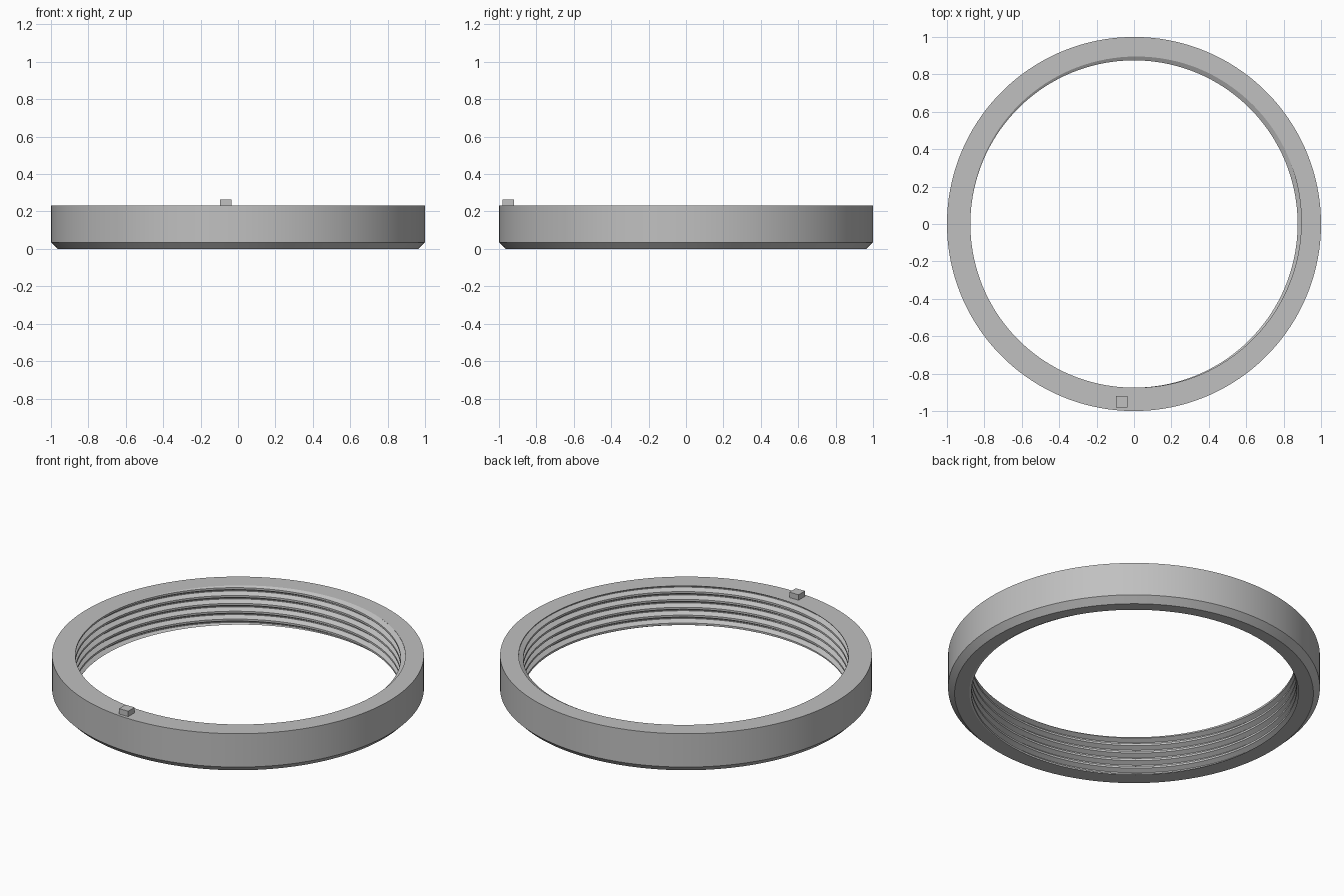
import bpy
import bmesh
import math

cube = bpy.data.objects.get("Cube")
if cube:
    bpy.data.objects.remove(cube, do_unlink=True)

HEIGHT, OUTER, CHAMFER = 0.233, 1.0, 0.035
CREST, ROOT = 0.875, 0.90          # thread radii
TURNS, SEGMENTS = 5, 144
PITCH = HEIGHT / TURNS
START = math.radians(47)           # where the groove leaves the top face
ROOT_HALF, CREST_EDGE = 1 / 16, 3 / 8

grey = bpy.data.materials.new("grey")
grey.use_nodes = True
colour = (0.53, 0.53, 0.53, 1)
grey.diffuse_color = colour
grey.node_tree.nodes["Principled BSDF"].inputs["Base Color"].default_value = colour


def add_object(name, bm):
    bmesh.ops.recalc_face_normals(bm, faces=bm.faces)
    mesh = bpy.data.meshes.new(name)
    bm.to_mesh(mesh)
    bm.free()
    mesh.materials.append(grey)
    obj = bpy.data.objects.new(name, mesh)
    bpy.context.collection.objects.link(obj)
    return obj


def thread_radius(z, turn):
    """Flat root, straight flank, flat crest, following a helix."""
    t = z / PITCH - turn
    d = abs(t - round(t))
    blend = (d - ROOT_HALF) / (CREST_EDGE - ROOT_HALF)
    return ROOT + (CREST - ROOT) * min(max(blend, 0), 1)


def section(turn):
    """Closed (radius, z) outline of the ring at one angle."""
    points = []
    for k in range(-1, TURNS + 1):
        for offset in (-CREST_EDGE, -ROOT_HALF, ROOT_HALF, CREST_EDGE):
            z = min(max((k + offset + turn) * PITCH, 0), HEIGHT)
            points.append((thread_radius(z, turn), z))
    return points + [(OUTER, HEIGHT), (OUTER, CHAMFER), (OUTER - CHAMFER, 0)]


# Ring with internal helical thread
bm = bmesh.new()
columns = []
for i in range(SEGMENTS + 1):
    turn = i / SEGMENTS
    a = START + turn * math.tau
    columns.append([bm.verts.new((r * math.cos(a), r * math.sin(a), z))
                    for r, z in section(turn)])
for a, b in zip(columns, columns[1:]):
    for j in range(len(a)):
        k = (j + 1) % len(a)
        bm.faces.new((a[j], b[j], b[k], a[k]))
bmesh.ops.remove_doubles(bm, verts=bm.verts, dist=1e-5)
bmesh.ops.dissolve_degenerate(bm, edges=bm.edges, dist=1e-5)
ring = add_object("threaded_ring", bm)
bpy.context.view_layer.objects.active = ring
ring.select_set(True)
bpy.ops.object.shade_smooth_by_angle(angle=math.radians(30))

# Small square index tab on the top face
bm = bmesh.new()
bmesh.ops.create_cube(bm, size=1)
bmesh.ops.scale(bm, vec=(0.06, 0.06, 0.034), verts=bm.verts)
bmesh.ops.translate(bm, vec=(-0.065, -0.95, HEIGHT + 0.015), verts=bm.verts)
add_object("index_tab", bm)
